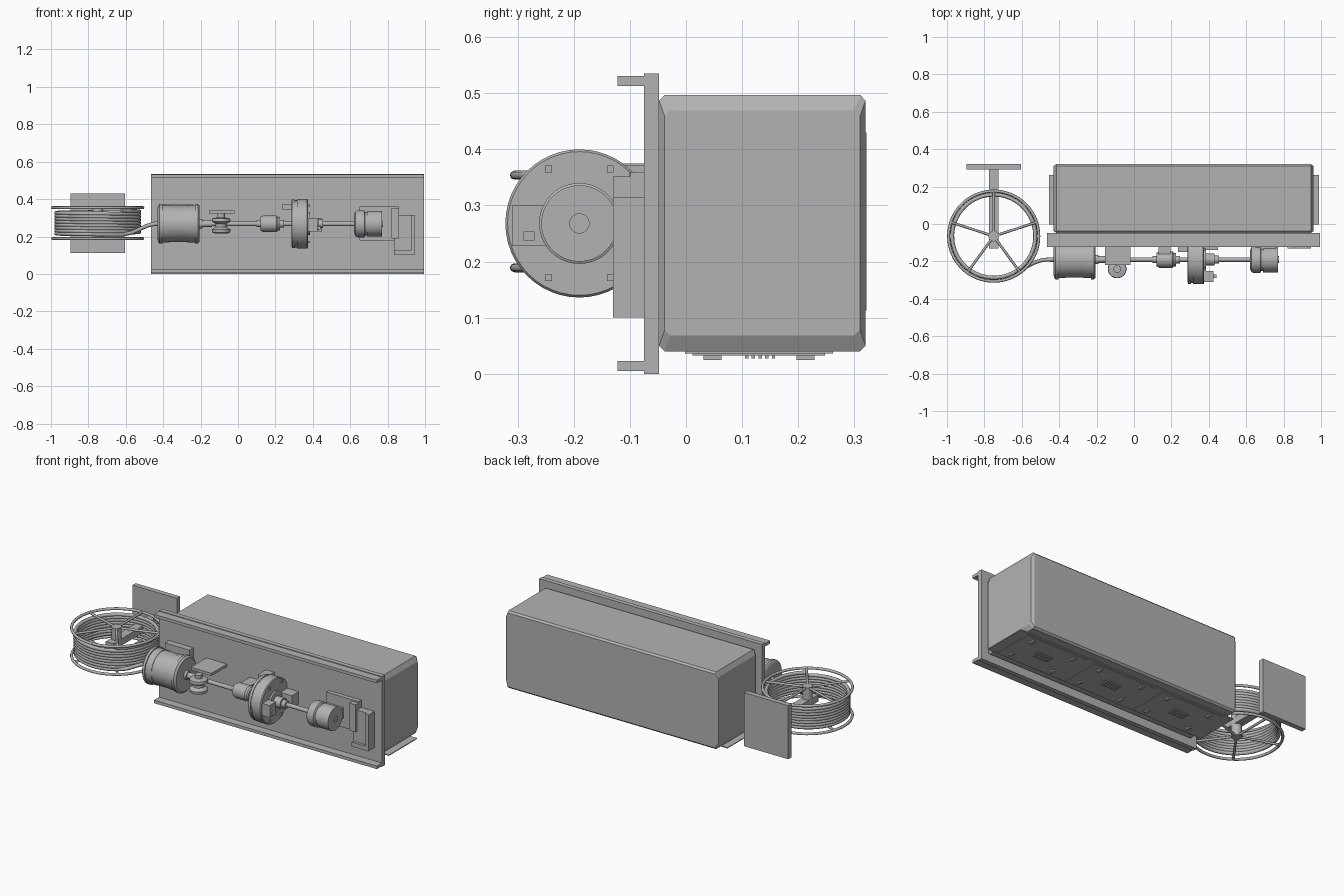
import bpy, bmesh, math
from mathutils import Vector

if "Cube" in bpy.data.objects:
    bpy.data.objects.remove(bpy.data.objects["Cube"])

grey = bpy.data.materials.new("plain grey")
grey.use_nodes = True
COL = (0.45, 0.45, 0.45, 1)
grey.diffuse_color = COL
grey.node_tree.nodes["Principled BSDF"].inputs["Base Color"].default_value = COL

SY, SZ = -0.19, 0.268          # drive shaft axis
RX, RY = -0.75, -0.065         # reel centre


def finish(name, bm, smooth=False):
    bmesh.ops.recalc_face_normals(bm, faces=bm.faces)
    me = bpy.data.meshes.new(name)
    bm.to_mesh(me)
    bm.free()
    ob = bpy.data.objects.new(name, me)
    bpy.context.collection.objects.link(ob)
    me.materials.append(grey)
    if smooth:
        bpy.ops.object.select_all(action='DESELECT')
        ob.select_set(True)
        bpy.context.view_layer.objects.active = ob
        bpy.ops.object.shade_smooth_by_angle(angle=math.radians(35))
    return ob


def box(name, x0, x1, y0, y1, z0, z1):
    bm = bmesh.new()
    bmesh.ops.create_cube(bm, size=1)
    for v in bm.verts:
        v.co = ((x0 + x1) / 2 + v.co.x * (x1 - x0),
                (y0 + y1) / 2 + v.co.y * (y1 - y0),
                (z0 + z1) / 2 + v.co.z * (z1 - z0))
    return finish(name, bm)


def loft(name, rings, smooth=False):
    bm = bmesh.new()
    rows = [[bm.verts.new(p) for p in ring] for ring in rings]
    n = len(rows[0])
    for a, b in zip(rows, rows[1:]):
        for i in range(n):
            j = (i + 1) % n
            bm.faces.new((a[i], a[j], b[j], b[i]))
    bm.faces.new(rows[0])
    bm.faces.new(rows[-1][::-1])
    return finish(name, bm, smooth)


def turned(name, profile, axis='x', centre=(SY, SZ), sides=40):
    """Solid of revolution from (position along axis, radius) pairs."""
    rings = []
    for t, r in profile:
        ring = []
        for i in range(sides):
            a = 2 * math.pi * i / sides
            u, w = centre[0] + r * math.cos(a), centre[1] + r * math.sin(a)
            ring.append((t, u, w) if axis == 'x' else (u, w, t))
        rings.append(ring)
    return loft(name, rings, True)


def tube(name, points, radius, cyclic=False):
    cu = bpy.data.curves.new(name, 'CURVE')
    cu.dimensions = '3D'
    cu.bevel_depth = radius
    cu.bevel_resolution = 2
    cu.use_fill_caps = True
    sp = cu.splines.new('POLY')
    sp.points.add(len(points) - 1)
    for p, q in zip(sp.points, points):
        p.co = (*q, 1)
    sp.use_cyclic_u = cyclic
    cu.materials.append(grey)
    ob = bpy.data.objects.new(name, cu)
    bpy.context.collection.objects.link(ob)
    return ob


# Housing with chamfered edges and tapered ends
def section(x, dy, dz, c=0.01):
    y0, y1, z0, z1 = -0.048 + dy, 0.32 - dy, 0.04 + dz, 0.497 - dz
    return [(x, y0 + c, z0), (x, y1 - c, z0), (x, y1, z0 + c), (x, y1, z1 - c),
            (x, y1 - c, z1), (x, y0 + c, z1), (x, y0, z1 - c), (x, y0, z0 + c)]


loft("housing", [section(-0.43, 0.01, 0.028), section(-0.415, 0, 0),
                 section(0.945, 0, 0), section(0.96, 0.01, 0.028)])

# Channel-shaped mounting plate
box("mounting_plate", -0.465, 0.995, -0.075, -0.048, 0, 0.535)
box("upper_flange", -0.465, 0.995, -0.122, -0.075, 0.513, 0.531)
box("lower_flange", -0.465, 0.995, -0.122, -0.075, 0.005, 0.023)

# Underside sheet with three hatches
box("bottom_sheet", -0.455, 0.99, -0.002, 0.262, 0.036, 0.041)
for i in range(3):
    cx = -0.19 + 0.46 * i
    box("hatch", cx - 0.2, cx + 0.2, 0.012, 0.248, 0.033, 0.036)
    for sx in (-0.14, 0.14):
        for y in (0.047, 0.213):
            box("hatch_handle", cx + sx - 0.008, cx + sx + 0.008, y - 0.016, y + 0.016, 0.025, 0.033)
    for k in range(5):
        y = 0.105 + 0.012 * k
        box("vent_slat", cx - 0.05, cx + 0.05, y, y + 0.006, 0.027, 0.033)

# Winding drum with raised bands and its support
turned("drum", [(-0.43, 0.085), (-0.425, 0.1), (-0.42, 0.106), (-0.405, 0.106), (-0.405, 0.1),
                (-0.365, 0.1), (-0.365, 0.097), (-0.27, 0.097), (-0.27, 0.1), (-0.23, 0.1),
                (-0.23, 0.106), (-0.215, 0.106), (-0.205, 0.095)])
box("drum_support", -0.4, -0.24, -0.112, -0.075, 0.17, 0.375)
turned("drum_coupling", [(-0.205, 0.025), (-0.19, 0.025), (-0.19, 0.018), (-0.14, 0.018)])

# Main shaft and collars
turned("shaft", [(-0.45, 0.012), (0.64, 0.012)], sides=20)
turned("gear_unit", [(0.1, 0.018), (0.12, 0.018), (0.12, 0.036), (0.135, 0.044), (0.205, 0.044),
                     (0.215, 0.036), (0.225, 0.036), (0.225, 0.02), (0.245, 0.02)])
box("gear_mount", 0.13, 0.195, -0.17, -0.075, 0.245, 0.3)

# Guide pulley under its bracket
box("pulley_bracket", -0.155, -0.02, -0.22, -0.075, 0.322, 0.338)
turned("guide_pulley", [(0.215, 0.03), (0.222, 0.048), (0.238, 0.05), (0.252, 0.03), (0.268, 0.03),
                        (0.28, 0.05), (0.296, 0.048), (0.302, 0.02), (0.323, 0.02)],
       'z', (-0.09, -0.24))

# Brake disc with bolts, callipers and hub
turned("brake_disc", [(0.285, 0.118), (0.29, 0.13), (0.305, 0.13), (0.305, 0.126), (0.315, 0.126),
                      (0.315, 0.132), (0.37, 0.132), (0.375, 0.128), (0.375, 0.06), (0.385, 0.06)], sides=48)
for sy in (-1, 1):
    for sz in (-1, 1):
        y, z = SY + sy * 0.055, SZ + sz * 0.097
        box("disc_bolt", 0.37, 0.385, y - 0.006, y + 0.006, z - 0.006, z + 0.006)
box("outer_calliper", 0.375, 0.425, -0.31, -0.25, 0.228, 0.3)
box("inner_calliper", 0.375, 0.45, -0.14, -0.075, 0.228, 0.3)
box("calliper_pin", 0.425, 0.44, -0.29, -0.27, 0.238, 0.254)
box("disc_bracket", 0.235, 0.29, -0.15, -0.075, 0.345, 0.372)
turned("disc_hub", [(0.375, 0.032), (0.43, 0.032), (0.43, 0.022), (0.455, 0.022)])

# End motor, back bracket and control box
turned("motor", [(0.62, 0.05), (0.628, 0.066), (0.64, 0.072), (0.675, 0.072), (0.68, 0.062), (0.69, 0.062),
                 (0.69, 0.068), (0.77, 0.068), (0.77, 0.018), (0.775, 0.018)])
box("motor_bracket_plate", 0.65, 0.86, -0.1, -0.075, 0.18, 0.36)
box("motor_bracket_lip", 0.82, 0.86, -0.13, -0.1, 0.19, 0.352)
box("motor_saddle", 0.65, 0.76, -0.15, -0.075, 0.235, 0.3)
box("control_box_back", 0.835, 0.945, -0.115, -0.075, 0.1, 0.315)
box("control_box_foot", 0.835, 0.945, -0.13, -0.115, 0.1, 0.125)
box("control_box_side", 0.925, 0.945, -0.13, -0.115, 0.1, 0.315)
turned("signal_pin", [(0.31, 0.009), (0.36, 0.009)], 'z', (0.85, -0.092), 16)

# Reel: two spoked rims on a hub
def circle_point(r, a, z):
    return (RX + r * math.cos(a), RY + r * math.sin(a), z)


for z in (0.189, 0.354):
    tube("reel_rim", [circle_point(0.241, 2 * math.pi * i / 64, z) for i in range(64)], 0.008, True)
    for k in range(5):
        a = math.radians(90 + 72 * k)
        tube("reel_spoke", [circle_point(0.01, a, z), circle_point(0.24, a, z)], 0.007)
turned("reel_hub", [(0.182, 0.028), (0.362, 0.028)], 'z', (RX, RY), 24)

# Cable wound on the reel, leading off to the drum
turns, steps = 8, 48
cable = []
start = math.radians(-55)
for i in range(turns * steps + 1):
    t = i / (turns * steps)
    a = start - 2 * math.pi * turns * (1 - t)
    cable.append(circle_point(0.222, a, 0.337 - 0.127 * t))
cable += [(-0.57, -0.225, 0.22), (-0.53, -0.205, 0.238), (-0.49, -0.193, 0.256),
          (-0.46, SY, 0.265), (-0.42, SY, SZ)]
tube("cable", cable, 0.0105)

# Wall plate and arm carrying the reel
box("wall_plate", -0.895, -0.605, 0.292, 0.322, 0.113, 0.43)
box("reel_arm", -0.775, -0.725, -0.13, 0.292, 0.25, 0.29)
